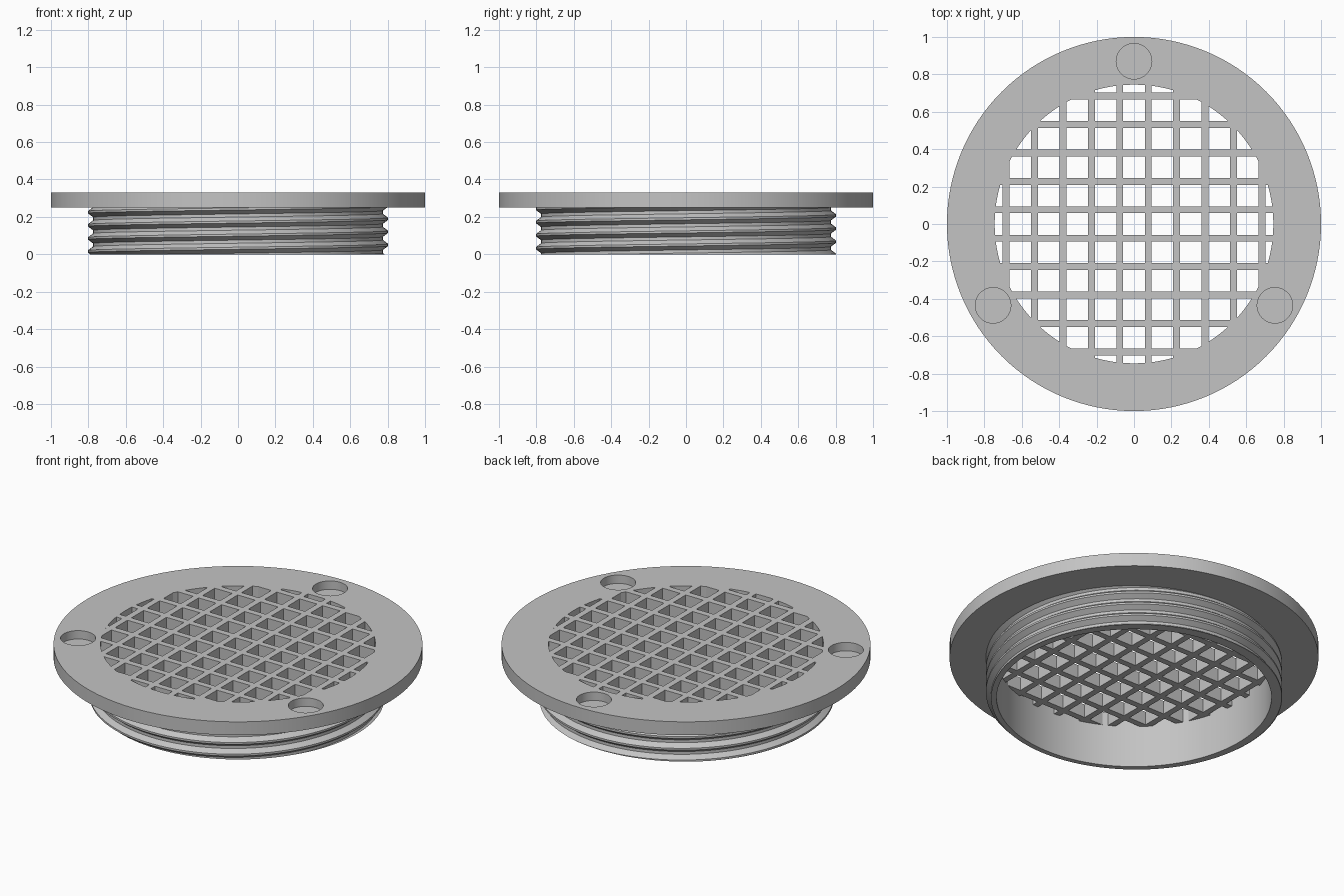
import bpy, bmesh
from math import sin, cos, pi, radians
from mathutils import Matrix, Vector

cube = bpy.data.objects.get("Cube")
if cube:
    bpy.data.objects.remove(cube, do_unlink=True)

SEGMENTS = 128
FLANGE_BOTTOM, FLANGE_TOP = 0.25, 0.33
BORE_RADIUS = 0.745

grey = bpy.data.materials.new("plain grey")
grey.use_nodes = True
colour = (0.55, 0.55, 0.55, 1)
grey.diffuse_color = colour
grey.node_tree.nodes["Principled BSDF"].inputs["Base Color"].default_value = colour


def make_object(name, bm):
    bmesh.ops.recalc_face_normals(bm, faces=bm.faces)
    mesh = bpy.data.meshes.new(name)
    bm.to_mesh(mesh)
    bm.free()
    mesh.materials.append(grey)
    obj = bpy.data.objects.new(name, mesh)
    bpy.context.collection.objects.link(obj)
    return obj


def add_cylinder(bm, radius, bottom, top, x=0, y=0, segments=SEGMENTS):
    bmesh.ops.create_cone(bm, cap_ends=True, segments=segments, radius1=radius,
                          radius2=radius, depth=top - bottom,
                          matrix=Matrix.Translation((x, y, (top + bottom) / 2)))


def select_only(obj):
    bpy.ops.object.select_all(action='DESELECT')
    obj.select_set(True)
    bpy.context.view_layer.objects.active = obj


def apply_boolean(target, cutter, operation):
    mod = target.modifiers.new("boolean", 'BOOLEAN')
    mod.object, mod.operation, mod.solver = cutter, operation, 'EXACT'
    select_only(target)
    bpy.ops.object.modifier_apply(modifier=mod.name)
    bpy.data.objects.remove(cutter, do_unlink=True)


# Flange disc
bm = bmesh.new()
add_cylinder(bm, 1.0, FLANGE_BOTTOM, FLANGE_TOP)
flange = make_object("flange_and_grate", bm)

# Square grate openings, trimmed to the bore circle
PITCH, OPENING = 0.152, 0.115
bm = bmesh.new()
for i in range(-5, 6):
    for j in range(-5, 6):
        place = Matrix.Translation((i * PITCH, j * PITCH, 0.29))
        scale = Matrix.Diagonal((OPENING, OPENING, 0.3, 1))
        bmesh.ops.create_cube(bm, size=1, matrix=place @ scale)
openings = make_object("grate_openings", bm)
bm = bmesh.new()
add_cylinder(bm, BORE_RADIUS, 0.2, 0.4)
apply_boolean(openings, make_object("bore_trim", bm), 'INTERSECT')
apply_boolean(flange, openings, 'DIFFERENCE')

# Three blind screw pockets
bm = bmesh.new()
for angle in (90, 210, 330):
    a = radians(angle)
    add_cylinder(bm, 0.095, FLANGE_TOP - 0.05, FLANGE_TOP + 0.05,
                 0.87 * cos(a), 0.87 * sin(a), 48)
apply_boolean(flange, make_object("screw_pockets", bm), 'DIFFERENCE')

# Threaded sleeve: plain bore inside, helical ridge outside
ROOT, CREST, LEAD, START = 0.775, 0.803, 0.07, 0.05


def thread_radius(z, turn):
    phase = ((z - START) / LEAD - turn) % 1.0
    from_crest = min(phase, 1 - phase)
    blend = min(max((from_crest - 0.08) / 0.3, 0), 1)
    return CREST + (ROOT - CREST) * blend


bm = bmesh.new()
columns = []
for s in range(SEGMENTS + 1):
    turn = s / SEGMENTS
    a = 2 * pi * turn
    section = [(BORE_RADIUS, FLANGE_BOTTOM), (BORE_RADIUS, 0)]
    for k in range(-3, 5):
        for offset in (-0.38, -0.08, 0.08, 0.38):
            z = START + LEAD * (k + turn + offset)
            z = min(max(z, 0), FLANGE_BOTTOM)
            section.append((thread_radius(z, turn), z))
    columns.append([bm.verts.new((r * cos(a), r * sin(a), z)) for r, z in section])
for left, right in zip(columns, columns[1:]):
    for i in range(len(left) - 1):
        bm.faces.new((left[i], right[i], right[i + 1], left[i + 1]))
bmesh.ops.remove_doubles(bm, verts=bm.verts, dist=0.0002)
sleeve = make_object("threaded_sleeve", bm)

# Smooth round walls, sharp rims and thread edges
for obj in (flange, sleeve):
    select_only(obj)
    bpy.ops.object.shade_smooth_by_angle(angle=radians(25))
